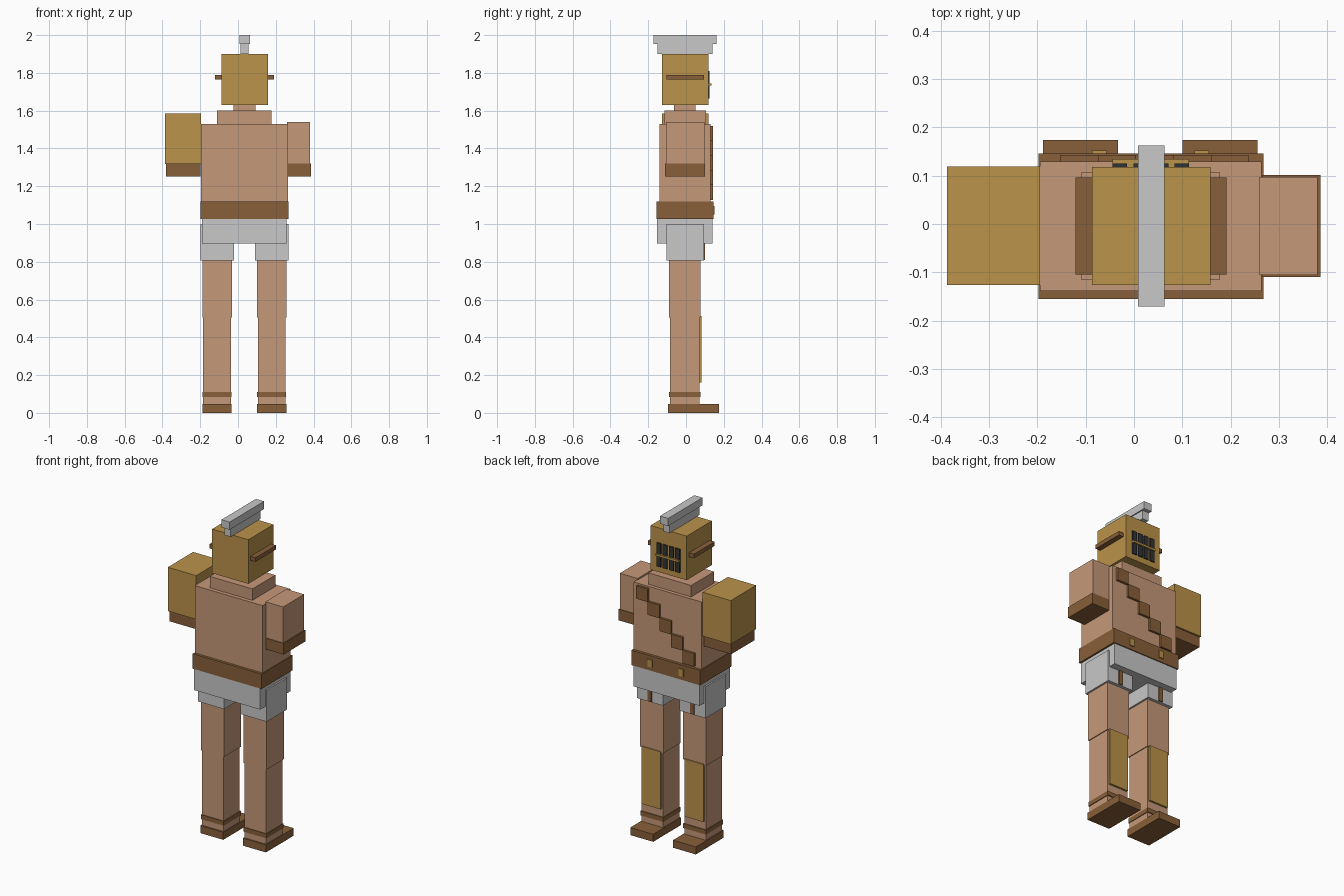
import bpy


def material(name, r, g, b):
    lin = [((c / 255 + 0.055) / 1.055) ** 2.4 for c in (r, g, b)]
    m = bpy.data.materials.new(name)
    m.diffuse_color = (*lin, 1)
    return m


SKIN = material("skin", 197, 152, 120)
GOLD = material("bronze", 187, 147, 74)
LEATHER = material("leather", 137, 96, 58)
CLOTH = material("pale cloth", 200, 200, 200)
DARK = material("dark opening", 48, 51, 54)


def box(name, mat, x, y, z):
    """Box from (min, max) ranges on each axis."""
    bpy.ops.mesh.primitive_cube_add(size=1)
    ob = bpy.context.object
    ob.name = name
    ob.location = [(a + b) / 2 for a, b in (x, y, z)]
    ob.scale = [b - a for a, b in (x, y, z)]
    bpy.ops.object.transform_apply(location=True, rotation=False, scale=True)
    ob.data.materials.append(mat)
    return ob


# Helmet, crest and side bars
box("helmet", GOLD, (-0.087, 0.158), (-0.126, 0.118), (1.63, 1.90))
box("crest_base", CLOTH, (0.014, 0.056), (-0.152, 0.14), (1.90, 1.955))
box("crest_top", CLOTH, (0.008, 0.063), (-0.171, 0.162), (1.953, 2.0))
for name, x in (("left", (-0.121, -0.085)), ("right", (0.156, 0.191))):
    box(name + "_helmet_bar", LEATHER, x, (-0.104, 0.096), (1.765, 1.79))

# Visor: four dark slots crossed by a thin bar
for i in range(4):
    x = -0.044 + i * 0.0425
    box("visor_slot", DARK, (x, x + 0.03), (0.116, 0.125), (1.665, 1.81))
box("visor_bar", GOLD, (-0.044, 0.114), (0.116, 0.134), (1.732, 1.745))

# Neck and torso
box("neck", SKIN, (-0.023, 0.093), (-0.063, 0.05), (1.59, 1.64))
box("collar", SKIN, (-0.11, 0.178), (-0.115, 0.107), (1.52, 1.60))
box("torso", SKIN, (-0.195, 0.264), (-0.139, 0.129), (1.03, 1.53))

# Stepped diagonal sash on the chest
for i in range(5):
    x, z = 0.237 - i * 0.078, 1.52 - i * 0.078
    box("sash_step", LEATHER, (x - 0.078, x), (0.12, 0.143), (z - 0.08, z))

# Belt, studs and kilt
box("belt", LEATHER, (-0.198, 0.268), (-0.155, 0.146), (1.027, 1.118))
for x in (-0.072, 0.14):
    box("belt_stud", GOLD, (x - 0.015, x + 0.015), (0.14, 0.152), (1.05, 1.095))
box("kilt", CLOTH, (-0.19, 0.257), (-0.153, 0.14), (0.897, 1.03))

# Legs, built alike around each centre line
for side, c in (("left", -0.111), ("right", 0.178)):
    def part(name, mat, half, y, z):
        box(side + "_" + name, mat, (c - half, c + half), y, z)

    part("shorts_leg", CLOTH, 0.0885, (-0.103, 0.095), (0.806, 1.0))
    part("hanging_strap", LEATHER, 0.013, (0.09, 0.101), (0.81, 0.91))
    part("thigh", SKIN, 0.078, (-0.09, 0.077), (0.505, 0.81))
    part("shin", SKIN, 0.073, (-0.086, 0.071), (0.04, 0.51))
    part("shin_guard", GOLD, 0.064, (0.065, 0.083), (0.16, 0.512))
    part("ankle_band", LEATHER, 0.077, (-0.09, 0.077), (0.084, 0.111))
    part("sandal", LEATHER, 0.0775, (-0.095, 0.174), (0.0, 0.046))

# Arms: armoured one on the left, bare one on the right
box("shoulder_armour", GOLD, (-0.387, -0.195), (-0.126, 0.119), (1.318, 1.586))
box("left_cuff", LEATHER, (-0.382, -0.198), (-0.115, 0.108), (1.252, 1.32))
box("right_arm", SKIN, (0.26, 0.38), (-0.106, 0.097), (1.31, 1.54))
box("right_cuff", LEATHER, (0.266, 0.386), (-0.11, 0.101), (1.252, 1.32))
